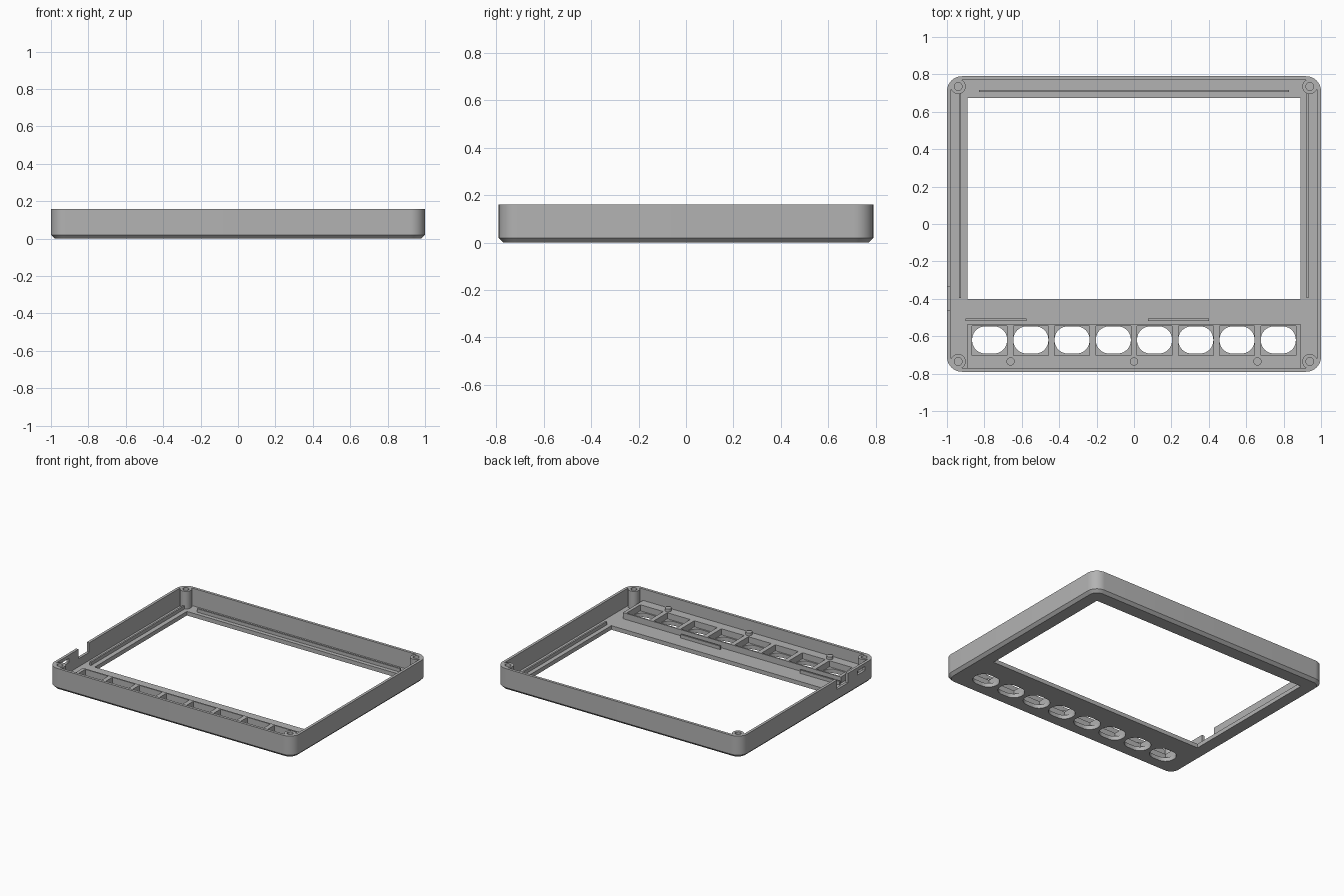
import bpy, bmesh, math

cube = bpy.data.objects.get("Cube")
if cube:
    bpy.data.objects.remove(cube, do_unlink=True)

grey = bpy.data.materials.new("plain grey plastic")
grey.use_nodes = True
grey.diffuse_color = (0.45, 0.45, 0.45, 1)
grey.node_tree.nodes["Principled BSDF"].inputs["Base Color"].default_value = (0.45, 0.45, 0.45, 1)


def rounded(x, y, w, d, r, n=10):
    """Outline of a rounded rectangle centred on x, y."""
    pts = []
    for k, (sx, sy) in enumerate([(1, 1), (-1, 1), (-1, -1), (1, -1)]):
        for i in range(n + 1):
            a = math.pi / 2 * (k + i / n)
            pts.append((x + sx * (w / 2 - r) + r * math.cos(a),
                        y + sy * (d / 2 - r) + r * math.sin(a)))
    return pts


def circle(x, y, r, n=32):
    return [(x + r * math.cos(2 * math.pi * i / n), y + r * math.sin(2 * math.pi * i / n))
            for i in range(n)]


def rect(x0, x1, y0, y1):
    return [(x0, y0), (x1, y0), (x1, y1), (x0, y1)]


def loft(name, *layers):
    """Closed solid through (outline, z) layers, bottom to top."""
    bm = bmesh.new()
    rings = [[bm.verts.new((x, y, z)) for x, y in pts] for pts, z in layers]
    n = len(rings[0])
    bm.faces.new(rings[0][::-1])
    bm.faces.new(rings[-1])
    for a, b in zip(rings, rings[1:]):
        for i in range(n):
            j = (i + 1) % n
            bm.faces.new((a[i], a[j], b[j], b[i]))
    mesh = bpy.data.meshes.new(name)
    bm.to_mesh(mesh)
    bm.free()
    mesh.materials.append(grey)
    ob = bpy.data.objects.new(name, mesh)
    bpy.context.collection.objects.link(ob)
    return ob


def prism(name, pts, z0, z1):
    return loft(name, (pts, z0), (pts, z1))


def cut(target, cutters):
    """Subtract the cutters, bake the result and discard them."""
    for c in cutters:
        c.hide_render = True
        m = target.modifiers.new("cut", 'BOOLEAN')
        m.operation, m.solver, m.object = 'DIFFERENCE', 'EXACT', c
    bpy.context.view_layer.update()
    baked = bpy.data.meshes.new_from_object(
        target.evaluated_get(bpy.context.evaluated_depsgraph_get()))
    target.modifiers.clear()
    target.data = baked
    for c in cutters:
        bpy.data.objects.remove(c, do_unlink=True)


TOP, FLOOR, BAR = 0.16, 0.03, 0.075
corners = [(sx * 0.94, sy * 0.735) for sx in (-1, 1) for sy in (-1, 1)]
buttons = [(-0.772 + 0.2205 * i, -0.62) for i in range(8)]

# Shell: chamfered tray, hollowed around four screw posts
shell = loft("bezel_shell",
             (rounded(0, 0, 1.96, 1.54, 0.06), 0),
             (rounded(0, 0, 2, 1.58, 0.08), 0.02),
             (rounded(0, 0, 2, 1.58, 0.08), TOP))
cavity = prism("cavity", rounded(0, 0, 1.96, 1.54, 0.06), FLOOR, 0.3)
cut(cavity, [prism("post", circle(x, y, 0.04), -0.1, 0.4) for x, y in corners])
cutters = [cavity, prism("window", rect(-0.89, 0.89, -0.40, 0.675), -0.1, 0.2)]
cutters += [prism("screw_hole", circle(x, y, 0.021), 0.05, 0.3) for x, y in corners]
cutters += [prism("button_hole", rounded(x, y, 0.187, 0.145, 0.07), -0.1, 0.1)
            for x, y in buttons]
# Cable notch and small slot in the side wall
cutters += [prism("notch", rect(-1.1, -0.97, -0.46, -0.335), 0.09, 0.3),
            prism("slot", rect(-1.1, -0.97, -0.66, -0.57), 0.105, 0.135)]
cut(shell, cutters)

# Raised button bar with a square pocket for each button
bar = prism("button_bar", rect(-0.89, 0.89, -0.775, -0.535), FLOOR - 0.005, BAR)
cut(bar, [prism("pocket", rect(x - 0.0935, x + 0.0935, y - 0.083, y + 0.075), 0, 0.2)
          for x, y in buttons])

# Locating pegs on the bar
pegs = [prism("locating_peg", circle(x, -0.735, 0.022), BAR - 0.01, BAR + 0.02)
        for x in (-0.66, 0, 0.66)]

# Thin ribs around the window
ribs = {
    "back_rib": rect(-0.83, 0.83, 0.705, 0.717),
    "right_rib": rect(-0.936, -0.924, -0.395, 0.70),
    "left_rib": rect(0.922, 0.934, -0.395, 0.70),
    "front_rib_right": rect(-0.90, -0.575, -0.518, -0.506),
    "front_rib_left": rect(0.075, 0.40, -0.518, -0.506),
}
rib_objects = [prism(name, pts, FLOOR - 0.005, FLOOR + 0.025) for name, pts in ribs.items()]

# Smooth the rounded corners, keep edges crisp
bpy.ops.object.select_all(action='DESELECT')
for ob in [shell, bar] + pegs + rib_objects:
    ob.select_set(True)
bpy.context.view_layer.objects.active = shell
bpy.ops.object.shade_smooth_by_angle(angle=math.radians(30))
